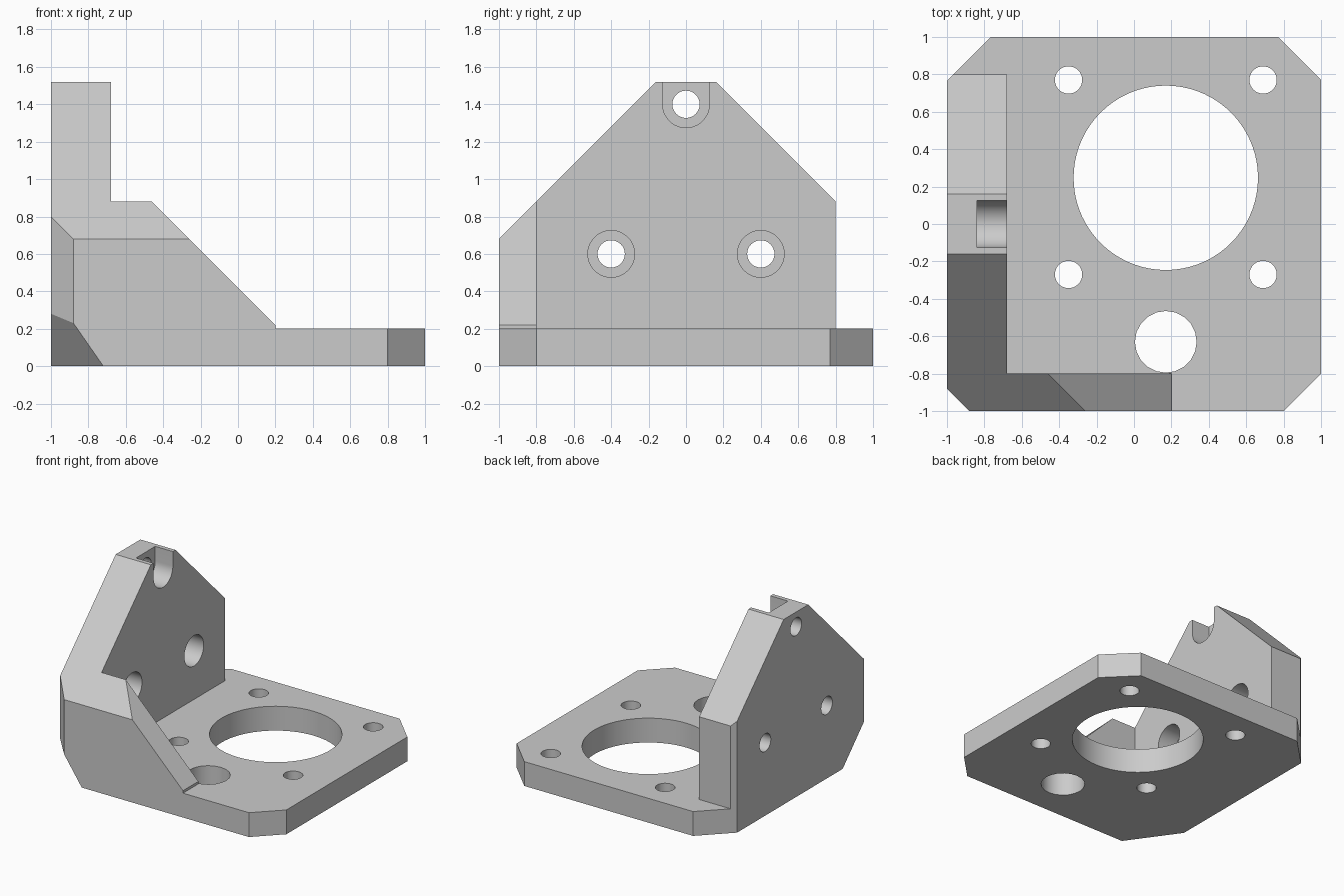
import bpy, bmesh, math
from mathutils import Vector

if "Cube" in bpy.data.objects:
    bpy.data.objects.remove(bpy.data.objects["Cube"])

grey = bpy.data.materials.new("light grey")
grey.diffuse_color = (0.6, 0.6, 0.6, 1)
grey.use_nodes = True
grey.node_tree.nodes["Principled BSDF"].inputs["Base Color"].default_value = grey.diffuse_color


def prism(name, profile, axis, lo, hi):
    """Extrude a 2D profile along an axis: x uses (y,z), y uses (x,z), z uses (x,y)."""
    place = {"x": lambda a, b, t: (t, a, b),
             "y": lambda a, b, t: (a, t, b),
             "z": lambda a, b, t: (a, b, t)}[axis]
    bm = bmesh.new()
    ends = [[bm.verts.new(place(a, b, t)) for a, b in profile] for t in (lo, hi)]
    n = len(profile)
    for ring in ends:
        bm.faces.new(ring)
    for i in range(n):
        j = (i + 1) % n
        bm.faces.new((ends[0][i], ends[0][j], ends[1][j], ends[1][i]))
    bmesh.ops.recalc_face_normals(bm, faces=bm.faces)
    mesh = bpy.data.meshes.new(name)
    bm.to_mesh(mesh)
    bm.free()
    mesh.materials.append(grey)
    obj = bpy.data.objects.new(name, mesh)
    bpy.context.collection.objects.link(obj)
    return obj


def rect(a0, a1, b0, b1):
    return [(a0, b0), (a1, b0), (a1, b1), (a0, b1)]


def circle(a, b, r, n):
    return [(a + r * math.cos(math.tau * i / n), b + r * math.sin(math.tau * i / n))
            for i in range(n)]


def combine(target, tool, operation):
    mod = target.modifiers.new(operation, "BOOLEAN")
    mod.operation, mod.solver, mod.object = operation, "EXACT", tool
    bpy.context.view_layer.objects.active = target
    bpy.ops.object.modifier_apply(modifier=mod.name)
    bpy.data.objects.remove(tool)


# Base plate, upright wall and front gusset joined into one body
bracket = prism("motor_bracket", rect(-1, 1, -1, 1), "z", 0, 0.2)
combine(bracket, prism("wall", rect(-1, 0.8, 0, 1.52), "x", -1, -0.68), "UNION")
combine(bracket, prism("gusset", [(-1, 0), (0.2, 0), (0.2, 0.22), (-0.68, 1.1), (-1, 1.1)],
                       "y", -1, -0.8), "UNION")

# Chamfers: point on the plane, outward normal
chamfers = [
    ((0, -0.16, 1.52), (0, -1, 1)),       # front slope of wall and gusset
    ((0, 0.16, 1.52), (0, 1, 1)),         # back slope of wall
    ((-0.88, -1, 0), (-1, -1, 0)),        # front left corner
    ((0.8, -1, 0), (1, -1, 0)),           # front right corner
    ((0.77, 1, 0), (1, 1, 0)),            # back right corner
    ((-0.765, 1, 0), (-1, 1, 0)),         # back left corner
    ((-0.72, -1, 0), (-0.0276, -0.0196, -0.0192)),  # slanted cut under front left
]
bm = bmesh.new()
bm.from_mesh(bracket.data)
bmesh.ops.remove_doubles(bm, verts=bm.verts, dist=1e-5)
bmesh.ops.dissolve_limit(bm, angle_limit=0.01, verts=bm.verts, edges=bm.edges)
for point, normal in chamfers:
    bmesh.ops.bisect_plane(bm, geom=bm.verts[:] + bm.edges[:] + bm.faces[:], dist=1e-5,
                           plane_co=point, plane_no=Vector(normal).normalized(),
                           clear_outer=True)
    bmesh.ops.holes_fill(bm, edges=[e for e in bm.edges if e.is_boundary], sides=0)
bmesh.ops.recalc_face_normals(bm, faces=bm.faces)
bm.to_mesh(bracket.data)
bm.free()

# Base holes: large bore, four screw holes, tool access hole
base_holes = [(0.17, 0.247, 0.493, 72), (0.17, -0.63, 0.165, 20)]
base_holes += [(x, y, 0.073, 32) for x in (-0.35, 0.69) for y in (-0.27, 0.77)]
for x, y, r, n in base_holes:
    combine(bracket, prism("hole_cutter", circle(x, y, r, n), "z", -0.1, 0.3), "DIFFERENCE")

# Wall holes: counterbores (the top one an open slot) and through holes
slot = [(0.125 * math.cos(a), 1.4 + 0.125 * math.sin(a))
        for a in (math.pi + math.pi * i / 24 for i in range(25))]
slot += [(0.125, 1.7), (-0.125, 1.7)]
bores = [circle(-0.4, 0.6, 0.125, 48), circle(0.4, 0.6, 0.125, 48), slot]
for (y, z), bore in zip([(-0.4, 0.6), (0.4, 0.6), (0, 1.4)], bores):
    combine(bracket, prism("bore_cutter", bore, "x", -0.84, -0.6), "DIFFERENCE")
    combine(bracket, prism("hole_cutter", circle(y, z, 0.073, 32), "x", -1.1, -0.76), "DIFFERENCE")

# Smooth hole walls, crisp edges
bpy.ops.object.select_all(action="DESELECT")
bracket.select_set(True)
bpy.context.view_layer.objects.active = bracket
bpy.ops.object.shade_smooth_by_angle(angle=math.radians(25))
